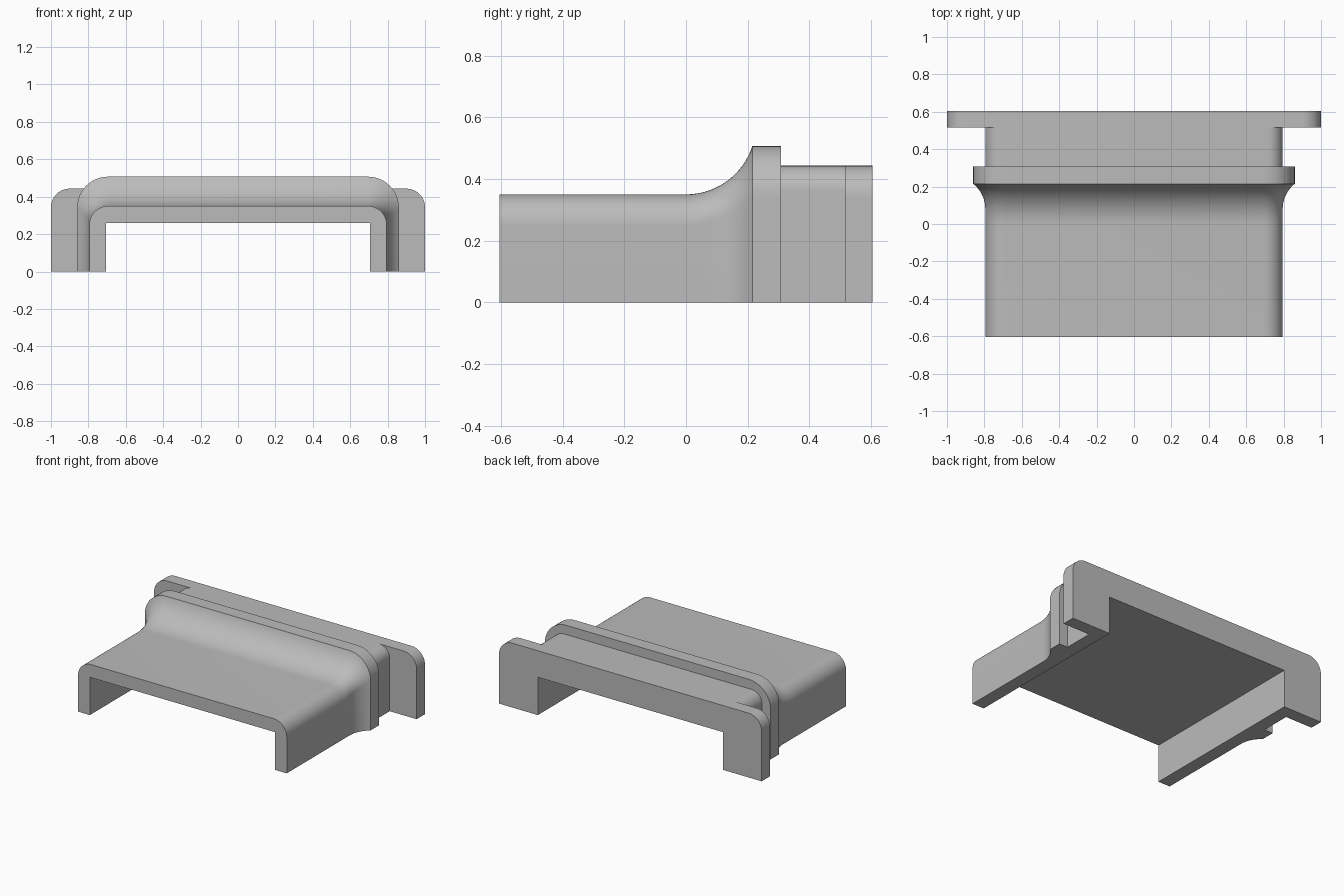
import bpy
import bmesh
from math import sin, cos, pi, sqrt

cube = bpy.data.objects.get("Cube")
if cube:
    bpy.data.objects.remove(cube)

# Single plain grey finish
grey = bpy.data.materials.new("plain grey")
grey.use_nodes = True
colour = (0.5, 0.5, 0.5, 1)
grey.diffuse_color = colour
grey.node_tree.nodes["Principled BSDF"].inputs["Base Color"].default_value = colour

INNER_W, INNER_H = 0.705, 0.26
CORNER = 12


def arch(w, h, r):
    """Rounded outer arch, followed by the square-cornered opening."""
    arc = [(w - r + r * cos(a), h - r + r * sin(a))
           for a in (i * pi / 2 / CORNER for i in range(CORNER + 1))]
    outer = [(w, 0)] + arc + [(-x, z) for x, z in reversed(arc)] + [(-w, 0)]
    inner = [(-INNER_W, 0), (-INNER_W, INNER_H), (INNER_W, INNER_H), (INNER_W, 0)]
    return outer + inner


def loft(name, sections):
    """Closed solid through arches given as (y, half width, height, radius)."""
    bm = bmesh.new()
    rings = [[bm.verts.new((x, y, z)) for x, z in arch(w, h, r)]
             for y, w, h, r in sections]
    n = len(rings[0])
    for a, b in zip(rings, rings[1:]):
        for i in range(n):
            j = (i + 1) % n
            bm.faces.new((a[i], a[j], b[j], b[i]))
    bm.faces.new(rings[0])
    bm.faces.new(rings[-1])
    bmesh.ops.recalc_face_normals(bm, faces=bm.faces)
    mesh = bpy.data.meshes.new(name)
    bm.to_mesh(mesh)
    bm.free()
    mesh.materials.append(grey)
    obj = bpy.data.objects.new(name, mesh)
    bpy.context.collection.objects.link(obj)
    bpy.ops.object.select_all(action="DESELECT")
    obj.select_set(True)
    bpy.context.view_layer.objects.active = obj
    bpy.ops.object.shade_smooth_by_angle(angle=pi / 6)
    return obj


def sweep(y, start, end, rise):
    """Circular cove, tangent at its start, reaching rise at its end."""
    run = end - start
    radius = (rise ** 2 + run ** 2) / (2 * rise)
    d = max(0, y - start)
    return radius - sqrt(radius ** 2 - d ** 2)


# Main channel with its coved flare
FLARE_END, STEPS = 0.215, 20
body = [(-0.605, 0.795, 0.35, 0.1)]
for i in range(STEPS + 1):
    y = FLARE_END * sin(pi / 2 * i / STEPS)
    side = sweep(y, 0.08, FLARE_END, 0.065)
    top = sweep(y, 0, FLARE_END, 0.157)
    body.append((y, 0.795 + side, 0.35 + top, 0.1 + side))
loft("channel_body", body)

# Collar, recessed neck and wide end flange
loft("collar", [(FLARE_END, 0.86, 0.507, 0.165), (0.308, 0.86, 0.507, 0.165)])
loft("neck", [(0.308, 0.795, 0.443, 0.08), (0.515, 0.795, 0.443, 0.08)])
loft("end_flange", [(0.515, 1.0, 0.443, 0.1), (0.605, 1.0, 0.443, 0.1)])
